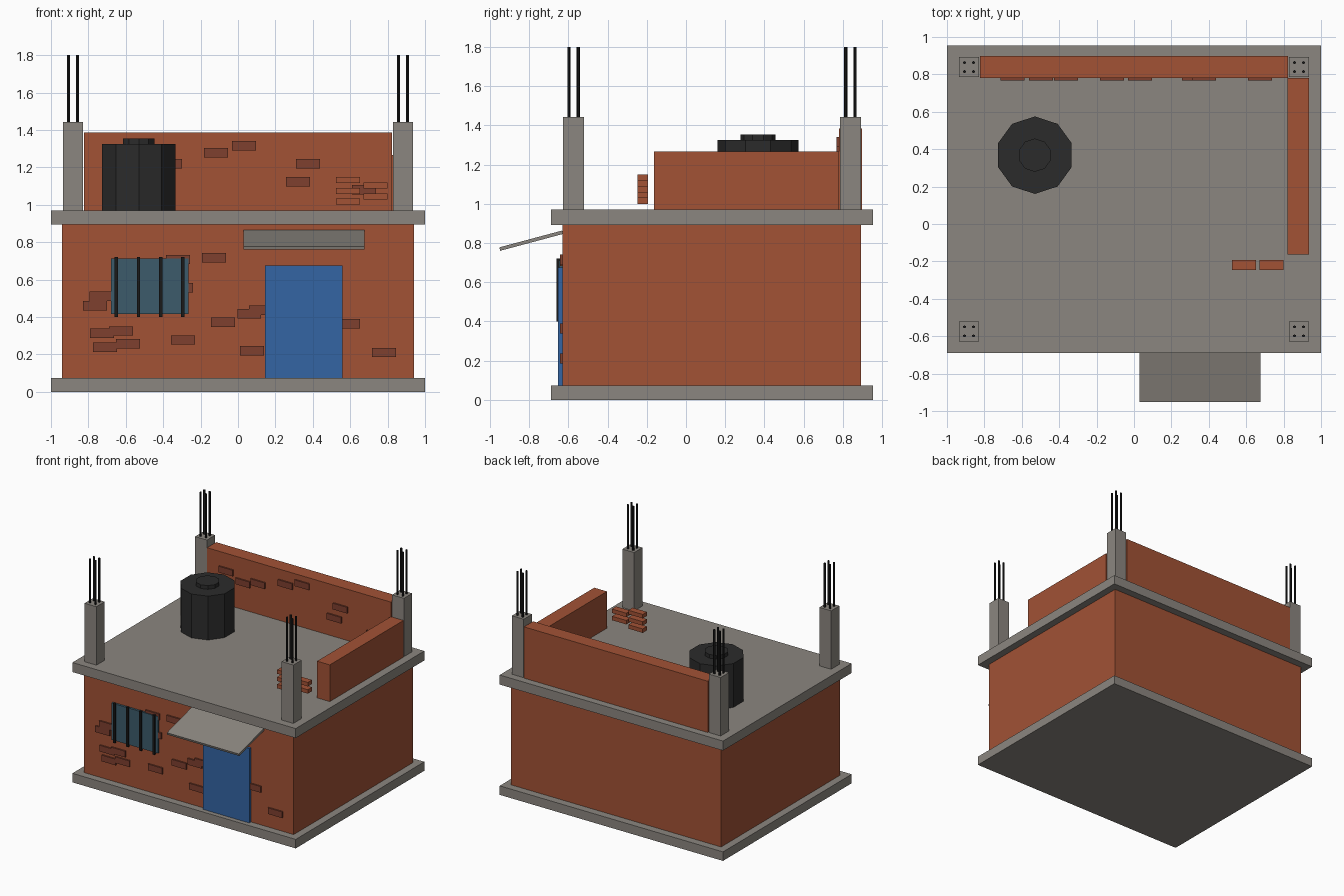
import bpy
import math

old = bpy.data.objects.get("Cube")
if old:
    bpy.data.objects.remove(old, do_unlink=True)


def material(name, r, g, b):
    m = bpy.data.materials.new(name)
    m.use_nodes = True
    m.diffuse_color = (r, g, b, 1)
    m.node_tree.nodes["Principled BSDF"].inputs["Base Color"].default_value = (r, g, b, 1)
    return m


CONCRETE = material("concrete", 0.26, 0.24, 0.215)
BRICK = material("brick", 0.36, 0.085, 0.036)
DARK_BRICK = material("dark brick", 0.21, 0.05, 0.028)
TANK = material("tank black", 0.024, 0.024, 0.024)
STEEL = material("dark steel", 0.01, 0.01, 0.01)
BLUE = material("door blue", 0.034, 0.13, 0.37)
GLASS = material("window glass", 0.045, 0.105, 0.145)


def box(name, mat, x, y, z):
    """Box from (min, max) ranges on each axis."""
    bpy.ops.mesh.primitive_cube_add(size=1, location=[sum(r) / 2 for r in (x, y, z)])
    ob = bpy.context.object
    ob.scale = [r[1] - r[0] for r in (x, y, z)]
    bpy.ops.object.transform_apply(location=False, rotation=False)
    ob.name = name
    ob.data.materials.append(mat)
    return ob


def prism(name, mat, sides, radius, x, y, z0, z1):
    bpy.ops.mesh.primitive_cylinder_add(vertices=sides, radius=radius, depth=z1 - z0,
                                        location=(x, y, (z0 + z1) / 2))
    ob = bpy.context.object
    ob.name = name
    ob.data.materials.append(mat)
    return ob


def brick(name, mat, x, z, y0, y1, height):
    box(name, mat, (x - 0.064, x + 0.064), (y0, y1), (z - height / 2, z + height / 2))


ROOF = 0.97

# Slabs and house body
box("base_slab", CONCRETE, (-1, 1), (-0.69, 0.955), (0, 0.073))
box("walls", BRICK, (-0.94, 0.94), (-0.63, 0.893), (0.073, 0.893))
box("roof_slab", CONCRETE, (-1, 1), (-0.69, 0.955), (0.893, ROOF))

# Unfinished roof walls
box("back_parapet", BRICK, (-0.823, 0.823), (0.78, 0.897), (ROOF, 1.385))
box("left_parapet", BRICK, (0.822, 0.936), (-0.163, 0.78), (ROOF, 1.267))

# Corner columns with four reinforcing bars each
for side, sx in (("right", -1), ("left", 1)):
    for end, cy in (("front", -0.574), ("back", 0.839)):
        cx = sx * 0.882
        box(f"{end}_{side}_column", CONCRETE, (cx - 0.053, cx + 0.053),
            (cy - 0.053, cy + 0.053), (ROOF, 1.443))
        for dx in (-0.024, 0.024):
            for dy in (-0.024, 0.024):
                prism(f"{end}_{side}_rebar", STEEL, 6, 0.008, cx + dx, cy + dy, 1.44, 1.8)

# Water tank
prism("water_tank", TANK, 10, 0.207, -0.53, 0.368, ROOF, 1.325)
prism("tank_lid", TANK, 10, 0.089, -0.53, 0.368, 1.325, 1.355)

# Door and sloping canopy
box("door", BLUE, (0.145, 0.558), (-0.652, -0.63), (0.073, 0.675))
canopy = box("door_canopy", CONCRETE, (0.03, 0.675), (-0.166, 0.166), (-0.009, 0.009))
canopy.location.y = -0.79
canopy.location.z = 0.812
canopy.rotation_euler.x = math.radians(15)

# Barred window
box("window", GLASS, (-0.68, -0.265), (-0.648, -0.63), (0.415, 0.712))
for i in range(4):
    bx = -0.65 + i * 0.118
    box("window_bar", STEEL, (bx - 0.009, bx + 0.009), (-0.66, -0.642), (0.4, 0.72))

# Exposed bricks on the front wall
for x, z in ((-0.73, 0.51), (-0.765, 0.46), (-0.727, 0.313), (-0.626, 0.325),
             (-0.71, 0.238), (-0.588, 0.257), (-0.294, 0.277), (-0.32, 0.707),
             (-0.128, 0.716), (-0.305, 0.557), (-0.08, 0.372), (0.06, 0.417),
             (0.123, 0.435), (0.075, 0.22), (0.588, 0.364), (0.78, 0.21)):
    brick("front_wall_brick", DARK_BRICK, x, z, -0.642, -0.625, 0.05)

# Exposed bricks on the inner face of the back parapet
for x, z in ((-0.65, 1.245), (-0.497, 1.19), (-0.364, 1.219), (-0.118, 1.278),
             (0.032, 1.316), (0.374, 1.219), (0.32, 1.123), (0.674, 1.08)):
    brick("parapet_brick", DARK_BRICK, x, z, 0.768, 0.785, 0.05)

# Staggered pile of loose bricks
for i in range(5):
    brick("loose_brick", BRICK, 0.734 if i % 2 else 0.587, 1.016 + i * 0.0293,
          -0.247, -0.193, 0.032)
